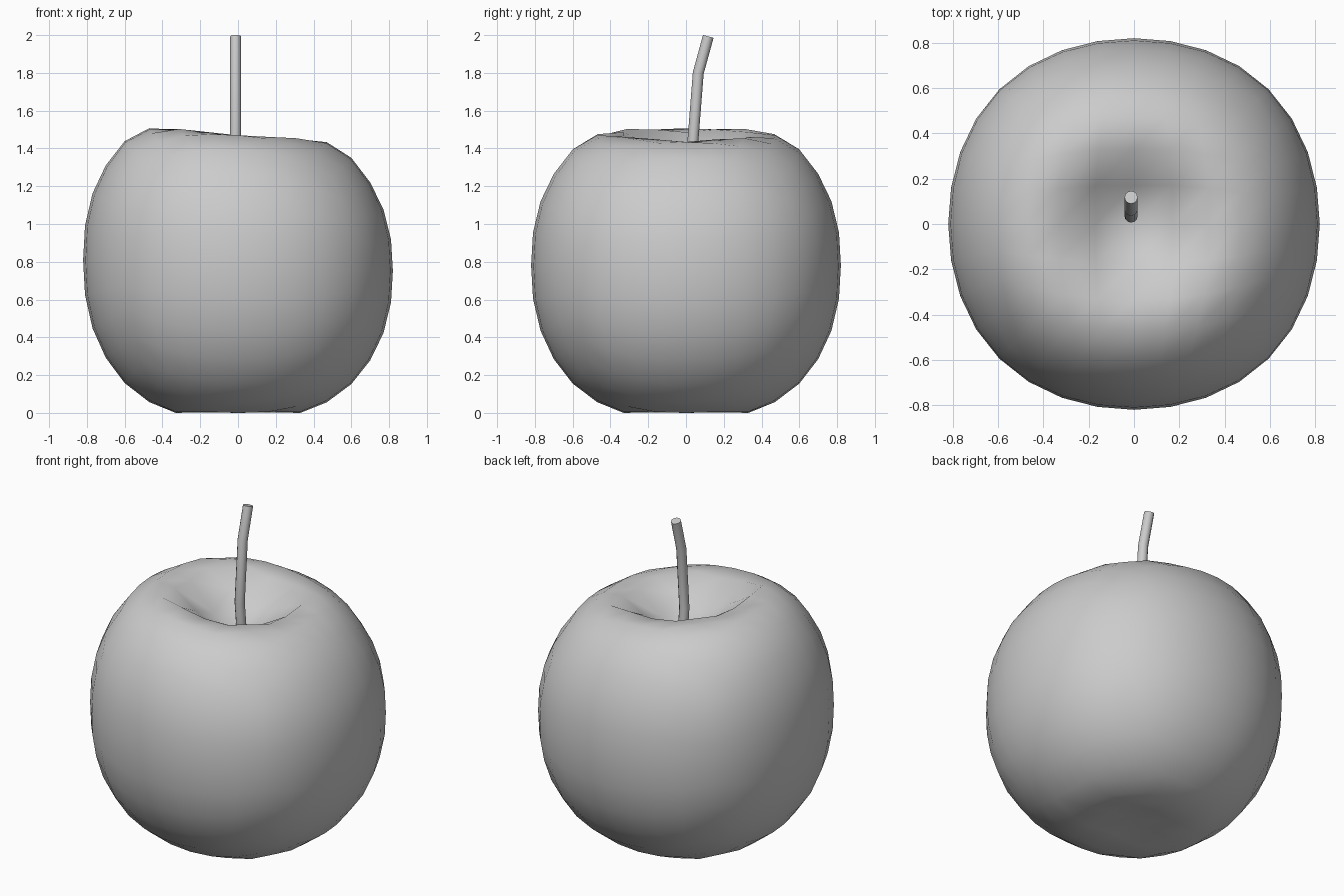
import bpy, bmesh, math

if "Cube" in bpy.data.objects:
    bpy.data.objects.remove(bpy.data.objects["Cube"])

# Half profile of the fruit body (radius, height) at equal angles, top to bottom
PROFILE = [(0, 1.635), (.17, 1.62), (.33, 1.575), (.47, 1.50), (.60, 1.405),
           (.70, 1.275), (.77, 1.13), (.81, .965), (.82, .79), (.81, .615),
           (.77, .445), (.70, .295), (.60, .165), (.47, .06), (.33, -.025),
           (.17, -.07), (0, -.085)]


def sample(theta):
    """Smoothly interpolate the profile at a polar angle."""
    n = len(PROFILE) - 1
    f = theta / math.pi * n
    i = min(int(f), n - 1)
    t = f - i

    def get(k):
        if k < 0:
            return (-PROFILE[-k][0], PROFILE[-k][1])
        if k > n:
            return (-PROFILE[2 * n - k][0], PROFILE[2 * n - k][1])
        return PROFILE[k]
    a, b, c, d = (get(i + k) for k in (-1, 0, 1, 2))
    return [b[k] + .5 * t * (c[k] - a[k] + t * (2 * a[k] - 5 * b[k] + 4 * c[k] - d[k]
            + t * (3 * (b[k] - c[k]) + d[k] - a[k]))) for k in (0, 1)]


def falloff(u):
    """Soft bump, 1 at the centre and 0 beyond two grid steps."""
    u = abs(u) / .33
    if u < 1:
        return 1 - 1.5 * u * u + .75 * u ** 3
    return max(0, 2 - u) ** 3 / 4


# Apple body: gridded cube rounded onto the profile
bm = bmesh.new()
bmesh.ops.create_cube(bm, size=2)
bmesh.ops.subdivide_edges(bm, edges=bm.edges[:], cuts=7, use_grid_fill=True)
for v in bm.verts:
    p = v.co.copy()
    for k in range(3):
        p[k] = math.tan(p[k] * math.pi / 4)
    p.normalize()
    phi = math.atan2(p.y, p.x)
    r, z = sample(math.acos(max(-1, min(1, p.z))))
    r *= 1 + .025 * math.sin(2 * phi) ** 2
    x, y = r * math.cos(phi), r * math.sin(phi)
    # Stem hollow above, shallow hollow below, slight tilt of the crown
    dip = falloff(x) * falloff(y)
    z += -.42 * dip if p.z > 0 else .14 * dip
    z -= .08 * x * (max(z, 0) / 1.5) ** 1.3
    v.co = (x, y, z)
low = min(v.co.z for v in bm.verts)
for v in bm.verts:
    v.co.z -= low
for f in bm.faces:
    f.smooth = True
bmesh.ops.recalc_face_normals(bm, faces=bm.faces[:])
mesh = bpy.data.meshes.new("apple_body")
bm.to_mesh(mesh)
bm.free()
body = bpy.data.objects.new("apple_body", mesh)
bpy.context.collection.objects.link(body)

# Bent stem
curve = bpy.data.curves.new("stem", 'CURVE')
curve.dimensions = '3D'
curve.bevel_depth = .029
curve.bevel_resolution = 4
curve.use_fill_caps = True
path = [(.06, 1.18), (.035, 1.42), (.065, 1.80), (.118, 1.993)]
spline = curve.splines.new('POLY')
spline.points.add(len(path) - 1)
for pt, (y, z) in zip(spline.points, path):
    pt.co = (-.013, y, z, 1)
stem = bpy.data.objects.new("stem", curve)
bpy.context.collection.objects.link(stem)
